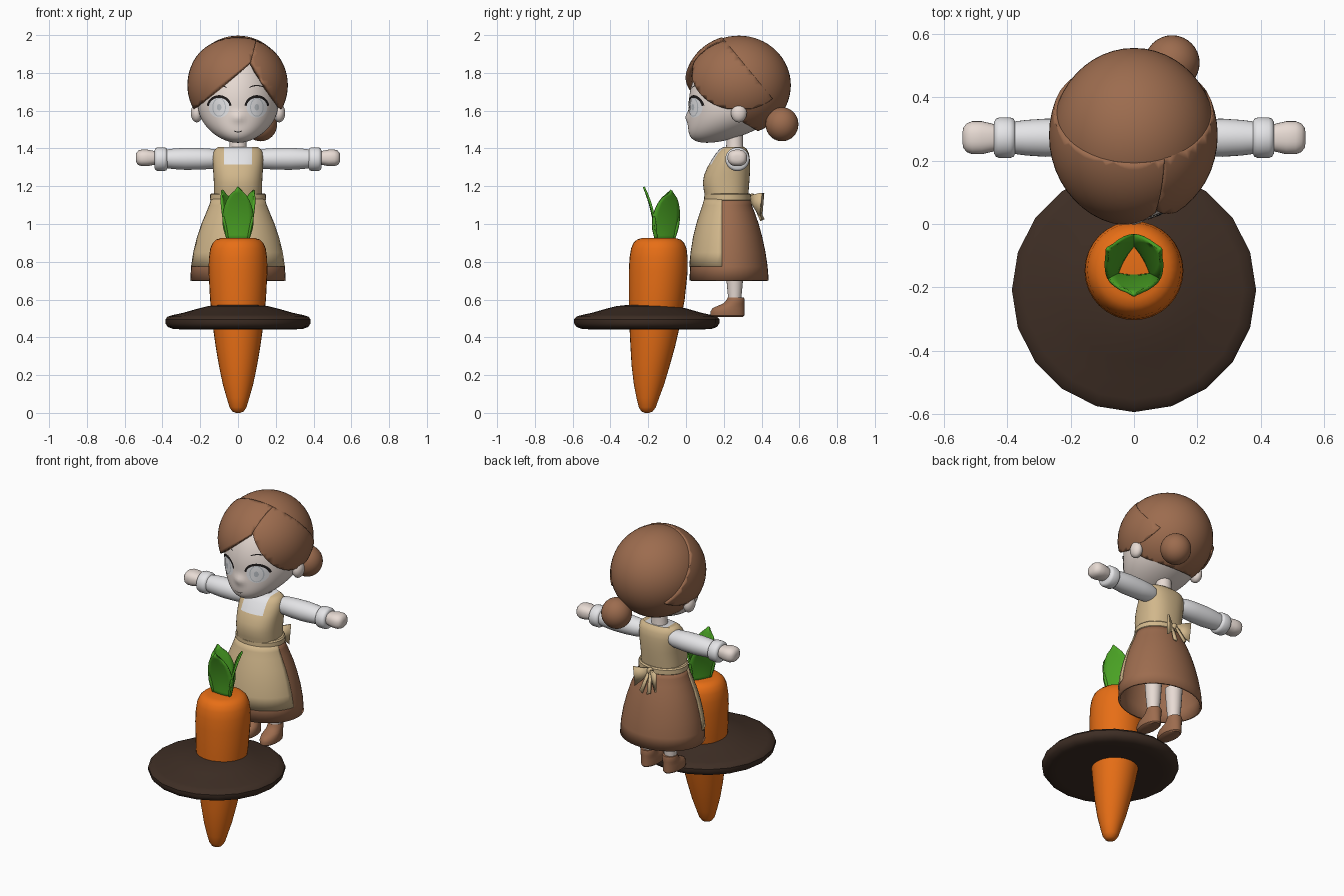
import bpy, bmesh, math
from mathutils import Vector
from mathutils.bvhtree import BVHTree

if "Cube" in bpy.data.objects:
    bpy.data.objects.remove(bpy.data.objects["Cube"])


def mat(name, r, g, b):
    m = bpy.data.materials.new(name)
    m.diffuse_color = (r, g, b, 1)
    m.use_nodes = True
    m.node_tree.nodes["Principled BSDF"].inputs["Base Color"].default_value = m.diffuse_color
    return m


BROWN = mat("brown", .335, .15, .077)
TAN = mat("tan", .64, .475, .26)
ORANGE = mat("orange", .82, .16, .008)
GREEN = mat("leaf green", .07, .37, .018)
SOIL = mat("dark soil", .048, .027, .018)
SKIN = mat("skin", .84, .74, .685)
WHITE = mat("white", .83, .83, .85)
BLACK = mat("black", .012, .01, .01)
GREY = mat("iris grey", .5, .53, .56)


def finish(name, bm, mats, thick=0, closed=True, angle=40):
    if closed:
        bmesh.ops.recalc_face_normals(bm, faces=bm.faces[:])
    me = bpy.data.meshes.new(name)
    bm.to_mesh(me)
    bm.free()
    ob = bpy.data.objects.new(name, me)
    bpy.context.collection.objects.link(ob)
    for m in mats:
        me.materials.append(m)
    me.shade_smooth()
    me.set_sharp_from_angle(angle=math.radians(angle))
    if thick:
        mod = ob.modifiers.new("thickness", 'SOLIDIFY')
        mod.thickness = thick
        mod.offset = -1
    return ob


def loft(rings, n=32, power=1, axis='z', caps=True, side=1):
    """Rings of (t, centre a, centre b, radius a, radius b) joined along an axis."""
    bm = bmesh.new()
    rows = []
    for t, ca, cb, ra, rb in rings:
        row = []
        for j in range(n):
            c, s = math.cos(math.tau * j / n), math.sin(math.tau * j / n)
            a = ca + ra * math.copysign(abs(c) ** power, c)
            b = cb + rb * math.copysign(abs(s) ** power, s)
            p = (t * side, a, b) if axis == 'x' else (a * side, b, t)
            row.append(bm.verts.new(p))
        rows.append(row)
    for r0, r1 in zip(rows, rows[1:]):
        for j in range(n):
            k = (j + 1) % n
            bm.faces.new((r0[j], r0[k], r1[k], r1[j]))
    if caps:
        bm.faces.new(rows[0][::-1])
        bm.faces.new(rows[-1])
    return bm


def ball(c, r, u=48, v=32):
    bm = bmesh.new()
    bmesh.ops.create_uvsphere(bm, u_segments=u, v_segments=v, radius=1)
    for p in bm.verts:
        p.co = Vector([c[i] + r[i] * p.co[i] for i in range(3)])
    return bm


def cut(bm, co, no, clear=True):
    bmesh.ops.bisect_plane(bm, geom=bm.verts[:] + bm.edges[:] + bm.faces[:], dist=1e-5,
                           plane_co=co, plane_no=no, clear_inner=clear)


# Carrot, leaning slightly, and the soil disc
carrot = [(0, .012, -.207), (.008, .03, -.206), (.03, .045, -.205), (.08, .06, -.202), (.15, .08, -.196),
          (.25, .101, -.187), (.35, .118, -.176), (.45, .132, -.167), (.6, .148, -.155), (.75, .156, -.147),
          (.82, .154, -.145), (.87, .147, -.144), (.9, .134, -.144), (.918, .115, -.144), (.925, .09, -.144)]
finish("carrot_root", loft([(z, 0, y, r, r) for z, r, y in carrot]), [ORANGE])
disc = [(.445, .2), (.442, .3), (.445, .345), (.455, .372), (.475, .385), (.495, .385), (.51, .372),
        (.518, .345), (.53, .29), (.55, .22), (.565, .16), (.572, .1)]
finish("soil_disc", loft([(z, 0, -.208, r, r) for z, r in disc], n=20), [SOIL])

# Three leaves around the carrot crown
widths = [.058, .068, .077, .082, .083, .08, .073, .062, .045, .012]
for k in range(3):
    bm = bmesh.new()
    ang = math.radians(-90 + 120 * k)
    ca, sa = math.cos(ang), math.sin(ang)
    rows = []
    for i, w in enumerate(widths):
        t = i / (len(widths) - 1)
        row = []
        for j in range(7):
            u = (j - 3) / 3
            d = .042 + .06 * t * t - .008 * u * u
            row.append(bm.verts.new((d * ca - u * w * sa, -.127 + d * sa + u * w * ca,
                                     .91 + (.285 if k == 0 else .268) * t - .012 * u * u * t)))
        rows.append(row)
    for r0, r1 in zip(rows, rows[1:]):
        for j in range(6):
            bm.faces.new((r0[j], r0[j + 1], r1[j + 1], r1[j]))
    finish("carrot_leaf", bm, [GREEN], thick=.01, closed=False)

# Skirt and apron wrapped over its front
skirt = [(.7, .228, .253, .21), (.775, .227, .248, .205), (.85, .225, .236, .196), (.93, .223, .216, .181),
         (1.0, .222, .193, .163), (1.06, .221, .168, .143), (1.1, .22, .152, .128), (1.14, .22, .14, .117)]
finish("skirt", loft([(z, 0, y, a, b) for z, y, a, b in skirt], n=40, caps=False), [BROWN], thick=.012, closed=False)
bm = loft([(z, 0, y, a + .005, b + .005) for z, y, a, b in skirt[1:]], n=40, caps=False)
cut(bm, (0, .19, 0), (0, -1, 0))
finish("apron", bm, [TAN], thick=.007, closed=False)
band = [(1.122, .142, .118), (1.128, .148, .124), (1.155, .147, .123), (1.162, .14, .116)]
finish("waistband", loft([(z, 0, .22, a, b) for z, a, b in band], n=40), [TAN])

# Bodice with a square white neckline
torso = [(1.13, .215, .126, .112), (1.18, .213, .127, .119), (1.22, .212, .128, .123), (1.26, .217, .13, .121),
         (1.3, .226, .133, .113), (1.34, .237, .135, .101), (1.375, .246, .132, .087), (1.395, .25, .122, .073),
         (1.408, .254, .105, .055)]
bm = loft([(z, 0, y, a, b) for z, y, a, b in torso], n=40, power=.85)
for co, no in (((.075, 0, 0), (1, 0, 0)), ((-.075, 0, 0), (1, 0, 0)), ((0, 0, 1.315), (0, 0, 1))):
    cut(bm, co, no, clear=False)
for f in bm.faces:
    c = f.calc_center_median()
    f.material_index = int(abs(c.x) < .075 and c.z > 1.315 and c.y < .265)
finish("bodice", bm, [TAN, WHITE])
finish("neck", loft([(1.37, 0, .258, .055, .05), (1.41, 0, .258, .046, .045), (1.5, 0, .258, .045, .044)], n=24), [SKIN])

# Arms, legs and shoes on both sides
sleeve = [(.1, .045), (.13, .054), (.2, .059), (.28, .06), (.34, .056), (.385, .05)]
cuff = [(.374, .05), (.38, .06), (.39, .064), (.425, .064), (.435, .06), (.441, .05)]
hand = [(.42, .038, .033), (.45, .045, .038), (.48, .052, .044), (.51, .052, .044), (.528, .045, .038),
        (.538, .032, .026), (.541, .015, .012)]
leg = [(.58, .034), (.62, .036), (.68, .042), (.8, .05)]
shoe = [(.508, .222, .038, .08), (.515, .22, .047, .089), (.535, .219, .05, .09), (.555, .225, .048, .084),
        (.568, .24, .046, .069), (.58, .254, .044, .055), (.6, .263, .044, .047), (.612, .264, .04, .043)]
for s, n in ((1, "left"), (-1, "right")):
    finish(n + "_sleeve", loft([(x, .272, 1.345, r, r * .97) for x, r in sleeve], axis='x', side=s), [WHITE])
    finish(n + "_cuff", loft([(x, .272, 1.343, r, r * .98) for x, r in cuff], axis='x', side=s), [WHITE])
    finish(n + "_hand", loft([(x, .272, 1.35, a, b) for x, a, b in hand], axis='x', power=.85, side=s), [SKIN])
    finish(n + "_leg", loft([(z, .075, .258, r, r) for z, r in leg], n=20, side=s), [SKIN])
    finish(n + "_shoe", loft([(z, .075, y, a, b) for z, y, a, b in shoe], n=24, side=s), [BROWN])
    finish(n + "_ear", ball((s * .218, .28, 1.588), (.032, .042, .05), 20, 14), [SKIN])
    # Apron bow loops and tails
    for part, pts in (("bow_loop", [(.004, .345, 1.15), (.08, .405, 1.165), (.075, .395, 1.045), (.004, .345, 1.12)]),
                      ("bow_tail", [(.0, .35, 1.14), (.016, .35, 1.14), (.04, .4, 1.03), (.02, .405, 1.02)])):
        bm = bmesh.new()
        bm.faces.new([bm.verts.new((s * x, y, z)) for x, y, z in pts])
        finish(n + "_" + part, bm, [TAN], thick=.012, closed=False)
finish("bow_knot", ball((0, .35, 1.14), (.02, .016, .022), 16, 10), [TAN])

# Head with a forward chin and a small nose
bm = ball((0, .25, 1.63), (.212, .235, .2), 64, 48)
for v in bm.verts:
    t = (1.63 - v.co.z) / .2
    if t > 0:
        v.co.y -= .14 * t * t
        v.co.x *= 1 - .12 * t * t
    else:
        v.co.z = 1.63 - t * .3
    if v.co.y < .15:
        v.co.y -= .016 * math.exp(-(v.co.x / .03) ** 2 - ((v.co.z - 1.565) / .028) ** 2)
tree = BVHTree.FromBMesh(bm)
finish("head", bm, [SKIN])

# Hair: ellipsoid shells trimmed by planes, plus a bun
HC = (0, .28, 1.735)
bm = ball(HC, (.258, .275, .262))
cut(bm, (0, .3, 1.5), (0, .5, .15))
cut(bm, (0, .3, 1.54), (0, .06, .1))
finish("hair_back", bm, [BROWN], thick=.03, closed=False)
rear, rear_no = (0, .19, 1.99), (0, -.34, -.28)
for name, part_no, edge, edge_no in (("hair_sweep", -1, (-.2, 0, 1.635), (-.225, 0, .27)),
                                     ("hair_side", 1, (.07, 0, 1.86), (.26, 0, .16))):
    k = 1.0 if part_no < 0 else .985
    bm = ball(HC, (.268 * k, .288 * k, .267 * k))
    cut(bm, rear, rear_no)
    cut(bm, (.078, 0, 1.9), (part_no, 0, -.25 * part_no))
    cut(bm, edge, (edge_no[0], 0, edge_no[2]))
    cut(bm, (0, 0, 1.61), (0, 0, 1))
    finish(name, bm, [BROWN], thick=.03, closed=False)
finish("hair_bun", ball((.12, .508, 1.528), (.087, .087, .09), 32, 20), [BROWN])


def plate(name, rows, m, lift):
    """Rows of (x, z) points laid onto the face as a thin skin."""
    bm = bmesh.new()
    grid = []
    for row in rows:
        pts = []
        for x, z in row:
            hit = tree.ray_cast(Vector((x, -1, z)), Vector((0, 1, 0)))[0]
            pts.append(bm.verts.new((x, (hit.y if hit else .1) - lift, z)))
        grid.append(pts)
    for r0, r1 in zip(grid, grid[1:]):
        for j in range(len(r0) - 1):
            f = bm.faces.new((r0[j], r0[j + 1], r1[j + 1], r1[j]))
            f.normal_update()
            if f.normal.y > 0:
                f.normal_flip()
    finish(name, bm, [m], closed=False)


def arc(cx, cz, rx, rz, a0, a1, n=24):
    return [(cx + rx * math.cos(math.radians(a0 + (a1 - a0) * i / n)),
             cz + rz * math.sin(math.radians(a0 + (a1 - a0) * i / n))) for i in range(n + 1)]


# Eyes, lashes, brows and mouth
for s in (-1, 1):
    x, z = s * .1, 1.618
    for name, m, rx, rz, lift in (("eye_white", WHITE, .055, .055, .003), ("iris", GREY, .036, .05, .005),
                                  ("iris_light", WHITE, .031, .045, .006), ("pupil", GREY, .012, .017, .007)):
        plate(name, [arc(x, z, rx * q, rz * q, 0, 360) for q in (.02, .35, .7, 1)], m, lift)
    plate("eyelash", [arc(x, z, .055, .05, 8, 172), arc(x, z, .066, .064, 8, 172)], BLACK, .006)
    plate("eyebrow", [arc(x, 1.69, .06, .04, 50, 130, 10), arc(x, 1.69, .06, .046, 50, 130, 10)], BLACK, .004)
plate("mouth", [arc(0, 1.5, .025, .01, 200, 340, 8), arc(0, 1.5, .025, .015, 200, 340, 8)], BLACK, .004)
